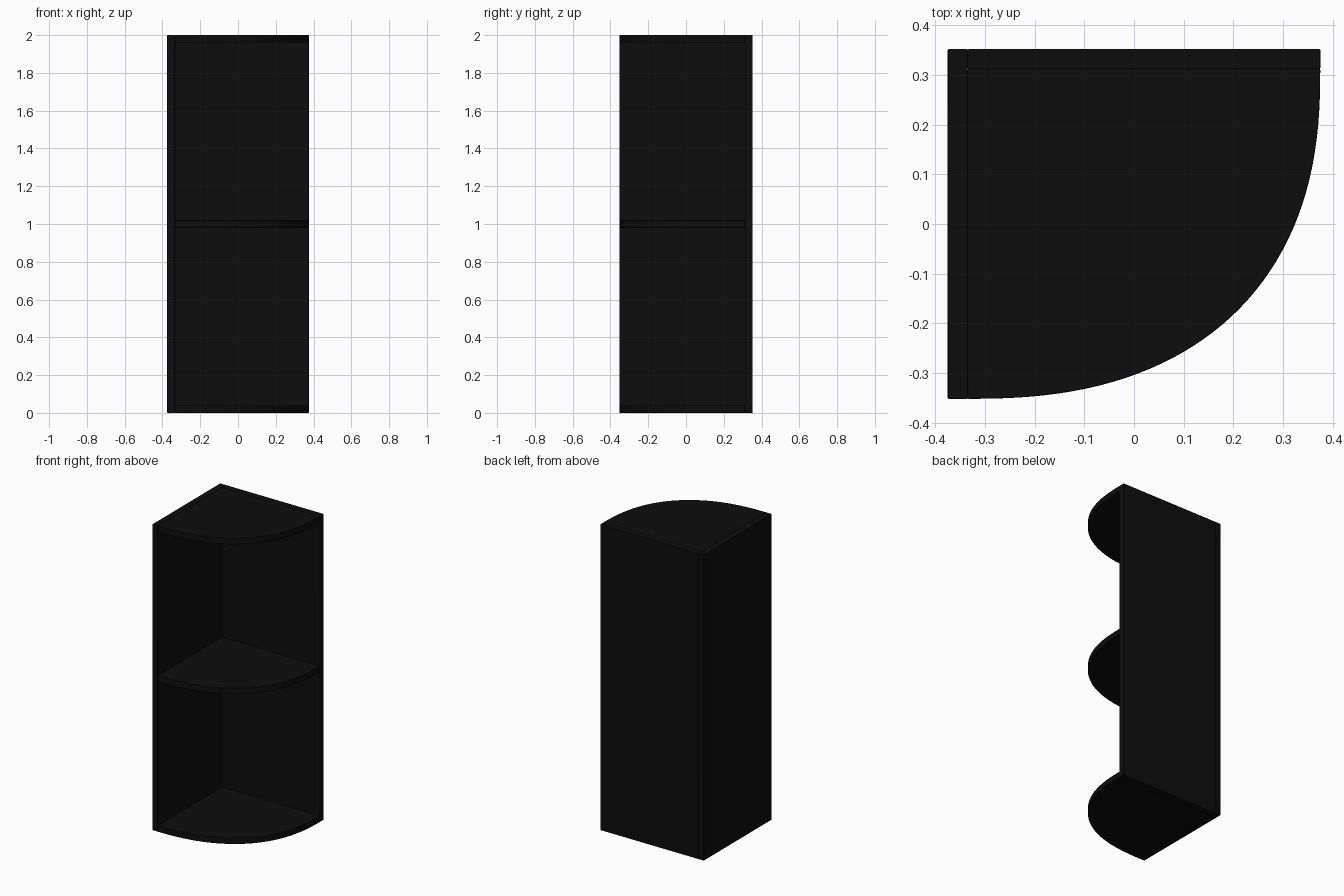
import bpy, bmesh, math

if "Cube" in bpy.data.objects:
    bpy.data.objects.remove(bpy.data.objects["Cube"], do_unlink=True)

LEFT, RIGHT, FRONT, BACK = -0.375, 0.375, -0.352, 0.352
HEIGHT, BOARD = 2.0, 0.04
INNER_X, INNER_Y = LEFT + BOARD, BACK - BOARD

black = bpy.data.materials.new("black_lacquer")
black.use_nodes = True
colour = (0.004, 0.004, 0.004, 1)
black.diffuse_color = colour
black.node_tree.nodes["Principled BSDF"].inputs["Base Color"].default_value = colour


def board(name, outline, bottom, top):
    """Extrude a flat outline upward into a board with softened edges."""
    bm = bmesh.new()
    face = bm.faces.new([bm.verts.new((x, y, bottom)) for x, y in outline])
    grown = bmesh.ops.extrude_face_region(bm, geom=[face])["geom"]
    verts = [v for v in grown if isinstance(v, bmesh.types.BMVert)]
    bmesh.ops.translate(bm, verts=verts, vec=(0, 0, top - bottom))
    bmesh.ops.recalc_face_normals(bm, faces=bm.faces)
    mesh = bpy.data.meshes.new(name)
    bm.to_mesh(mesh)
    bm.free()
    mesh.materials.append(black)
    obj = bpy.data.objects.new(name, mesh)
    bpy.context.collection.objects.link(obj)
    bevel = obj.modifiers.new("soft_edges", "BEVEL")
    bevel.width = 0.002
    bevel.segments = 2
    bevel.limit_method = "ANGLE"
    bpy.ops.object.select_all(action="DESELECT")
    obj.select_set(True)
    bpy.context.view_layer.objects.active = obj
    bpy.ops.object.shade_smooth_by_angle(angle=math.radians(35))
    return obj


def rectangle(x0, x1, y0, y1):
    return [(x0, y0), (x1, y0), (x1, y1), (x0, y1)]


def rounded_quarter(steps=40, power=2.4):
    """Quarter outline with a front curve slightly fuller than an ellipse."""
    points = [(INNER_X, INNER_Y)]
    for i in range(steps + 1):
        a = math.pi / 2 * i / steps
        u = max(math.sin(a), 0) ** (2 / power)
        v = max(math.cos(a), 0) ** (2 / power)
        points.append((INNER_X + u * (RIGHT - INNER_X),
                       INNER_Y + v * (FRONT - INNER_Y)))
    return points


# Upright panels meeting at the rear corner
board("side_panel", rectangle(LEFT, INNER_X, FRONT, BACK), 0, HEIGHT)
board("back_panel", rectangle(INNER_X, RIGHT, INNER_Y, BACK), 0, HEIGHT)

# Rounded shelves between the panels
for name, bottom in (("bottom_shelf", 0),
                     ("middle_shelf", (HEIGHT - BOARD) / 2),
                     ("top_shelf", HEIGHT - BOARD)):
    board(name, rounded_quarter(), bottom, bottom + BOARD)
